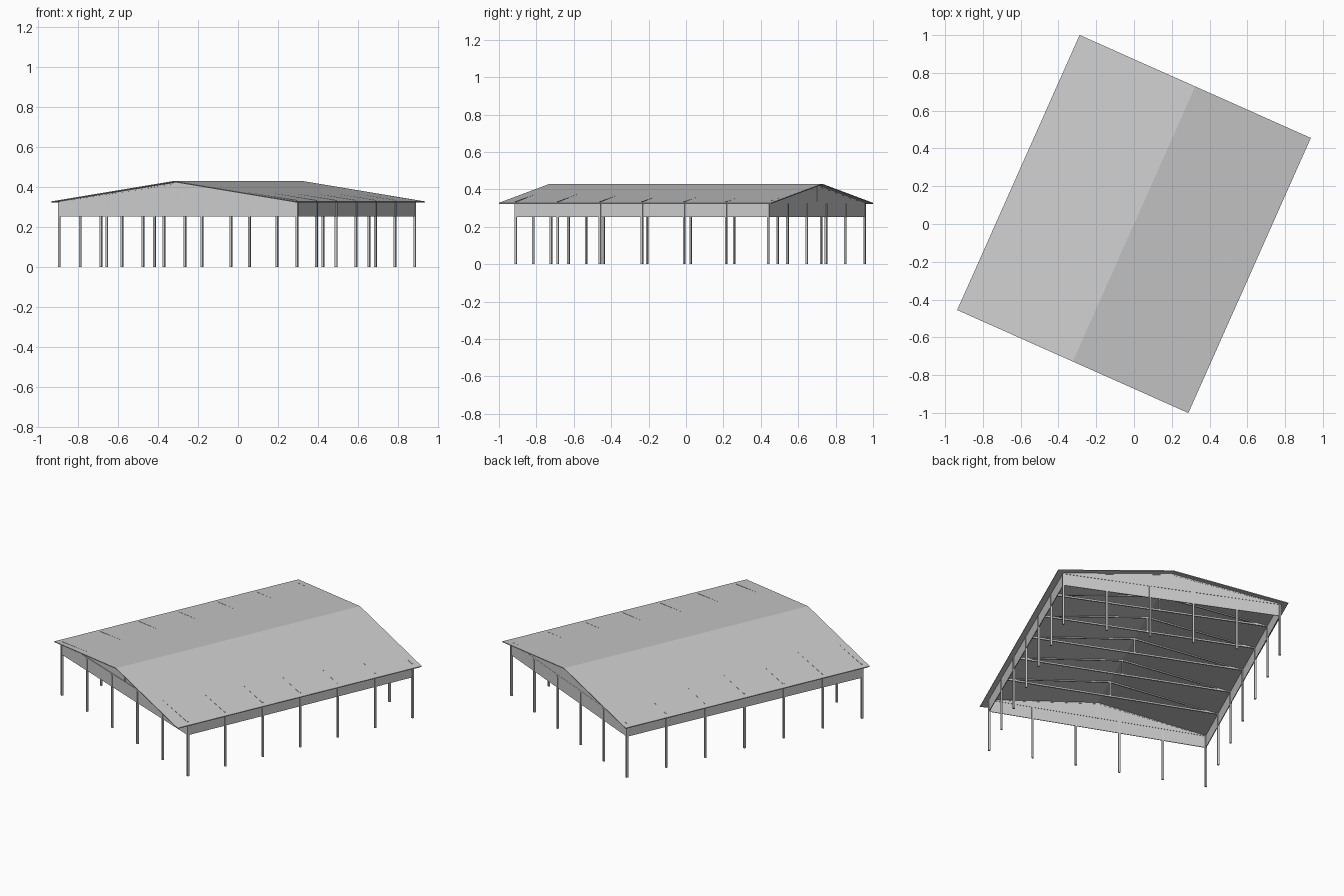
import bpy, bmesh, math
from mathutils import Vector, Matrix

if "Cube" in bpy.data.objects:
    bpy.data.objects.remove(bpy.data.objects["Cube"])

ANG = math.radians(66)
U = Vector((math.cos(ANG), math.sin(ANG), 0))      # along the ridge
V = Vector((math.sin(ANG), -math.cos(ANG), 0))     # across the ridge
HALF_L, HALF_W = 0.797, 0.67
EAVE, RIDGE = 0.328, 0.43


def make_object(name, bm):
    bmesh.ops.recalc_face_normals(bm, faces=bm.faces)
    me = bpy.data.meshes.new(name)
    bm.to_mesh(me)
    bm.free()
    ob = bpy.data.objects.new(name, me)
    bpy.context.collection.objects.link(ob)
    return ob


def prism(name, points, offset):
    """Extrude a polygon by an offset vector."""
    bm = bmesh.new()
    face = bm.faces.new([bm.verts.new(p) for p in points])
    res = bmesh.ops.extrude_face_region(bm, geom=[face], use_keep_orig=True)
    verts = [g for g in res["geom"] if isinstance(g, bmesh.types.BMVert)]
    bmesh.ops.translate(bm, verts=verts, vec=offset)
    return make_object(name, bm)


def beam(name, a, b, width, drop):
    """Upright-sided bar whose top centre line runs from a to b."""
    d = b - a
    side = Vector((-d.y, d.x, 0)).normalized() * width
    return prism(name, [p + Vector((0, 0, z)) - side / 2
                        for p, z in ((a, 0), (b, 0), (b, -drop), (a, -drop))], side)


def at(p, z):
    return Vector((p.x, p.y, z))


# Gabled roof sheet
start = -U * HALF_L
profile = [(-HALF_W, EAVE), (0, RIDGE), (HALF_W, EAVE)]
outline = [start + V * v + Vector((0, 0, z)) for v, z in profile]
outline += [p - Vector((0, 0, 0.005)) for p in reversed(outline)]
prism("roof", outline, U * 2 * HALF_L)

# Wall corners: the post plan is slightly out of square
A, B = Vector((-0.895, -0.44, 0)), Vector((0.295, -0.91, 0))
C, D = Vector((0.885, 0.44, 0)), Vector((-0.265, 0.955, 0))
sides = [("front", A, B, 5), ("right", B, C, 6), ("back", C, D, 5), ("left", D, A, 6)]

# Posts and the deep band on top of them
for side, p, q, n in sides:
    beam(side + "_band", at(p, 0.328), at(q, 0.328), 0.004, 0.076)
    for i in range(n):
        bm = bmesh.new()
        bmesh.ops.create_cube(bm, size=1)
        c = p.lerp(q, i / n)
        bm.transform(Matrix.Translation((c.x, c.y, 0.1625))
                     @ Matrix.Rotation(ANG, 4, 'Z')
                     @ Matrix.Diagonal((0.011, 0.011, 0.325, 1)))
        make_object(side + "_post", bm)

# Roof trusses, one over each pair of side posts
for i in range(7):
    p, q = A.lerp(D, i / 6), B.lerp(C, i / 6)
    mid = p.lerp(q, -p.dot(V) / (q.dot(V) - p.dot(V)))
    apex = at(mid, RIDGE - 0.003)
    beam("truss_chord", at(p, 0.335), at(q, 0.335), 0.008, 0.01)
    for foot in (p, q):
        beam("truss_rafter", at(foot, 0.335), apex, 0.008, 0.01)
    beam("truss_king_post", at(mid, RIDGE - 0.006) - V * 0.004,
         at(mid, RIDGE - 0.006) + V * 0.004, 0.008, 0.1)
    # Gable infill at both ends
    if i in (0, 6):
        prism("gable_panel", [at(p, 0.325), at(q, 0.325), at(q, 0.331),
                              at(mid, RIDGE - 0.003), at(p, 0.331)], U * 0.003)
